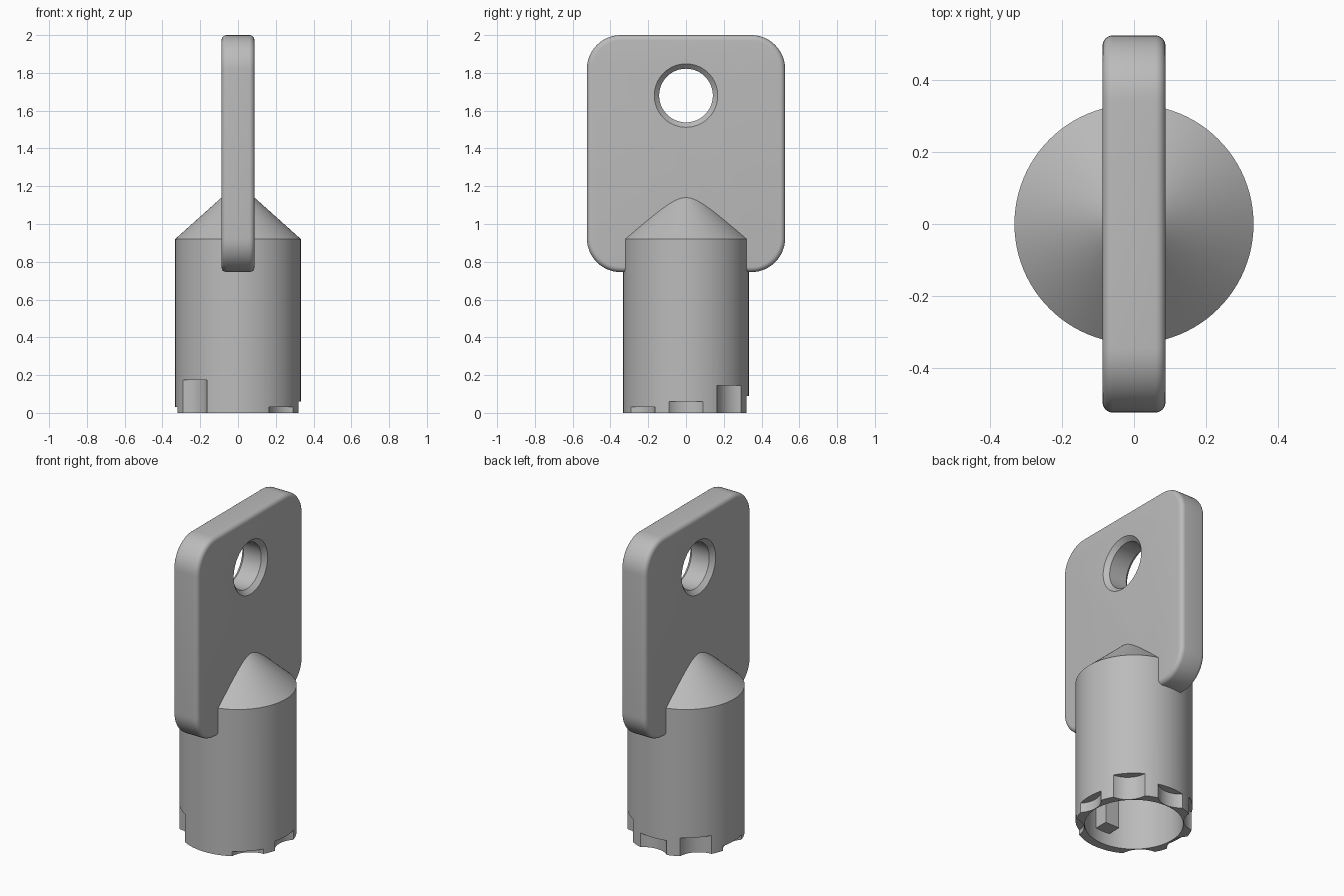
import bpy, bmesh, math
from mathutils import Vector

cube = bpy.data.objects.get("Cube")
if cube:
    bpy.data.objects.remove(cube, do_unlink=True)

metal = bpy.data.materials.new("plain grey metal")
metal.use_nodes = True
grey = (0.5, 0.5, 0.5, 1)
metal.diffuse_color = grey
metal.node_tree.nodes["Principled BSDF"].inputs["Base Color"].default_value = grey


def loft(name, rings):
    """Bridge equal rings of points and cap both ends."""
    bm = bmesh.new()
    loops = [[bm.verts.new(p) for p in ring] for ring in rings]
    for a, b in zip(loops, loops[1:]):
        for i in range(len(a)):
            j = (i + 1) % len(a)
            bm.faces.new((a[i], a[j], b[j], b[i]))
    bm.faces.new(loops[0][::-1])
    bm.faces.new(loops[-1])
    bmesh.ops.recalc_face_normals(bm, faces=bm.faces)
    mesh = bpy.data.meshes.new(name)
    bm.to_mesh(mesh)
    bm.free()
    mesh.materials.append(metal)
    obj = bpy.data.objects.new(name, mesh)
    bpy.context.collection.objects.link(obj)
    return obj


def circle(r, z, cx=0, cy=0, n=96):
    return [Vector((cx + r * math.cos(math.tau * i / n),
                    cy + r * math.sin(math.tau * i / n), z)) for i in range(n)]


def cut(obj, cutters):
    """Subtract the cutters, keep the resulting mesh and drop the cutters."""
    for c in cutters:
        c.hide_render = True
        mod = obj.modifiers.new("cut", 'BOOLEAN')
        mod.operation, mod.solver, mod.object = 'DIFFERENCE', 'EXACT', c
    bpy.context.view_layer.update()
    graph = bpy.context.evaluated_depsgraph_get()
    mesh = bpy.data.meshes.new_from_object(obj.evaluated_get(graph))
    obj.modifiers.clear()
    obj.data = mesh
    for c in cutters:
        bpy.data.objects.remove(c, do_unlink=True)


def smooth(obj, degrees):
    bpy.ops.object.select_all(action='DESELECT')
    obj.select_set(True)
    bpy.context.view_layer.objects.active = obj
    bpy.ops.object.shade_smooth_by_angle(angle=math.radians(degrees))


# Hollow barrel with a conical shoulder
R, BORE, DEPTH = 0.333, 0.28, 0.5
barrel = loft("barrel", [circle(r, z) for r, z in
              [(BORE, DEPTH), (BORE, 0), (R, 0), (R, 0.92), (0.02, 1.2)]])

# Scalloped bitting cuts around the rim, in eighths of a turn
heights = {0: 0.06, 1: 0.145, 2: 0.09, 3: 0.115, 4: 0.03, 5: 0.175, 7: 0.03}
scallops = []
for step, top in heights.items():
    a = step * math.pi / 4
    x, y = 0.418 * math.cos(a), 0.418 * math.sin(a)
    scallops.append(loft("scallop_cutter",
                         [circle(0.133, z, x, y, 64) for z in (-0.1, top)]))
cut(barrel, scallops)
smooth(barrel, 25)

# Locating lug inside the bore
loft("inner_lug", [[Vector((x, y, z)) for x, y in
     [(-0.05, -0.3), (0.05, -0.3), (0.05, -0.19), (-0.05, -0.19)]]
     for z in (0.08, DEPTH + 0.02)])

# Flat handle: rounded rectangle with filleted edges
HALF_Y, LOW, HIGH, CORNER, T, F = 0.525, 0.745, 2.0, 0.18, 0.0875, 0.028


def outline(x, inset):
    r, pts, n = CORNER - inset, [], 12
    mid, half_z = (LOW + HIGH) / 2, (HIGH - LOW) / 2
    for q, (sy, sz) in enumerate([(1, 1), (-1, 1), (-1, -1), (1, -1)]):
        for i in range(n + 1):
            a = (q + i / n) * math.pi / 2
            pts.append(Vector((x, sy * (HALF_Y - CORNER) + r * math.cos(a),
                               mid + sz * (half_z - CORNER) + r * math.sin(a))))
    return pts


fillet = [(T - F + F * math.sin(a), F - F * math.cos(a))
          for a in (i * math.pi / 12 for i in range(7))]
sections = [(-x, s) for x, s in reversed(fillet)] + fillet
handle = loft("handle", [outline(x, s) for x, s in sections])

# Ring hole with chamfered rims
HOLE, RIM = 0.142, 0.168
chamfer = RIM - HOLE
profile = [(RIM + 0.02, -T - 0.02), (HOLE, chamfer - T),
           (HOLE, T - chamfer), (RIM + 0.02, T + 0.02)]
hole = loft("hole_cutter", [[Vector((p.z, p.x, p.y + 1.68)) for p in circle(r, x)]
                            for r, x in profile])
cut(handle, [hole])
smooth(handle, 30)
